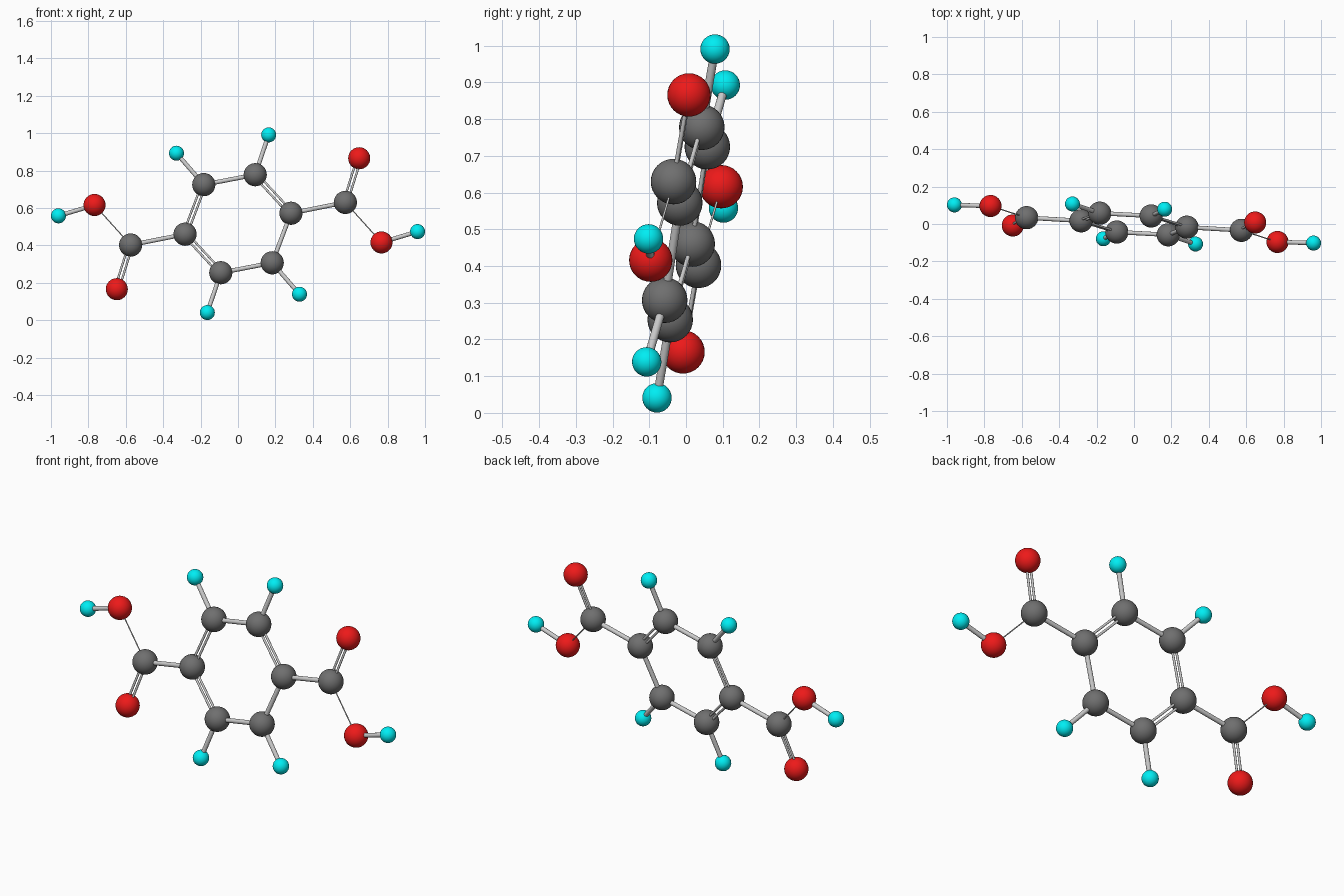
import bpy
from mathutils import Vector

if "Cube" in bpy.data.objects:
    bpy.data.objects.remove(bpy.data.objects["Cube"])

CENTRE = Vector((0, 0, 0.516))
NORMAL = Vector((0.1035, 1.0, -0.2)).normalized()   # the molecule is flat


def material(name, rgb):
    m = bpy.data.materials.new(name)
    m.diffuse_color = (*rgb, 1)
    m.use_nodes = True
    m.node_tree.nodes["Principled BSDF"].inputs["Base Color"].default_value = m.diffuse_color
    return m


MATS = {
    "carbon": material("dark_grey", (0.16, 0.16, 0.16)),
    "oxygen": material("red", (0.85, 0.01, 0.01)),
    "hydrogen": material("cyan", (0.0, 0.85, 0.9)),
}
RADIUS = {"carbon": 0.062, "oxygen": 0.059, "hydrogen": 0.040}


def atom(kind, name, pos):
    bpy.ops.mesh.primitive_uv_sphere_add(segments=32, ring_count=16,
                                         radius=RADIUS[kind], location=pos)
    ob = bpy.context.object
    ob.name = name
    bpy.ops.object.shade_smooth()
    ob.data.materials.append(MATS[kind])


def rod(name, a, b, radius):
    d = b - a
    bpy.ops.mesh.primitive_cylinder_add(vertices=16, radius=radius, depth=d.length,
                                        location=(a + b) / 2)
    ob = bpy.context.object
    ob.name = name
    ob.rotation_mode = 'QUATERNION'
    ob.rotation_quaternion = d.to_track_quat('Z', 'Y')
    bpy.ops.object.shade_smooth_by_angle()


def bond(name, a, b, style):
    if style == "double":
        # two thin parallel rods lying in the molecule plane
        side = (b - a).cross(NORMAL).normalized() * 0.011
        rod(name + "_a", a + side, b + side, 0.006)
        rod(name + "_b", a - side, b - side, 0.006)
    else:
        rod(name, a, b, 0.003 if style == "thin" else 0.0115)


# One half of the atoms, relative to the centre; the other half is point-mirrored
HALF = {
    "ring_carbon_1": ("carbon", (-0.183, 0.058, 0.209)),
    "ring_carbon_2": ("carbon", (0.092, 0.043, 0.262)),
    "ring_carbon_3": ("carbon", (0.283, -0.017, 0.056)),
    "acid_carbon": ("carbon", (0.574, -0.034, 0.114)),
    "double_oxygen": ("oxygen", (0.648, 0.008, 0.350)),
    "hydroxyl_oxygen": ("oxygen", (0.767, -0.096, -0.100)),
    "hydroxyl_hydrogen": ("hydrogen", (0.960, -0.102, -0.042)),
    "ring_hydrogen_1": ("hydrogen", (-0.329, 0.107, 0.377)),
    "ring_hydrogen_2": ("hydrogen", (0.164, 0.079, 0.475)),
}
BONDS = [
    ("ring_carbon_1", "ring_carbon_2", "single"),
    ("ring_carbon_2", "ring_carbon_3", "double"),
    ("ring_carbon_3", "acid_carbon", "single"),
    ("acid_carbon", "double_oxygen", "double"),
    ("acid_carbon", "hydroxyl_oxygen", "thin"),
    ("hydroxyl_oxygen", "hydroxyl_hydrogen", "single"),
    ("ring_carbon_1", "ring_hydrogen_1", "single"),
    ("ring_carbon_2", "ring_hydrogen_2", "single"),
]

for label, s in (("right", 1), ("left", -1)):
    def at(n, s=s):
        return CENTRE + s * Vector(HALF[n][1])
    for n, (kind, _) in HALF.items():
        atom(kind, f"{n}_{label}", at(n))
    for i, (a, b, style) in enumerate(BONDS):
        bond(f"bond_{i}_{label}", at(a), at(b), style)

# Ring bonds joining the two halves
    far = CENTRE - s * Vector(HALF["ring_carbon_1"][1])
    bond(f"ring_closing_bond_{label}", at("ring_carbon_3"), far,
         "double" if s == -1 else "single")
